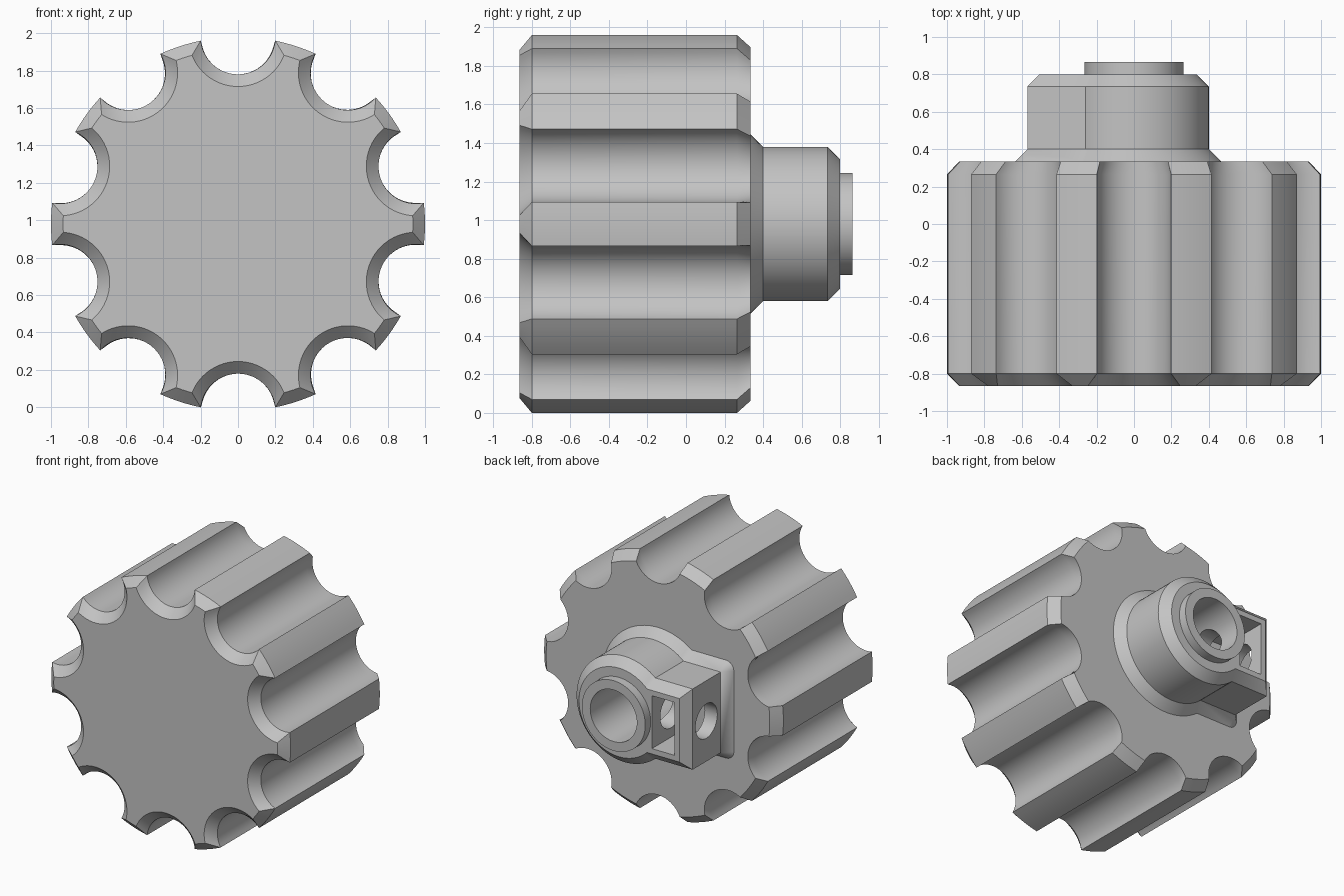
import bpy, bmesh
from math import pi, cos, sin, acos, asin, atan2
from mathutils import Matrix, Vector

cube = bpy.data.objects.get("Cube")
if cube:
    bpy.data.objects.remove(cube, do_unlink=True)

CZ = 0.98       # height of the knob axis
EDGE = 0.065    # chamfer size
FLUTES = 10

grey = bpy.data.materials.new("plain_grey")
grey.use_nodes = True
grey.diffuse_color = (0.55, 0.55, 0.55, 1)
grey.node_tree.nodes["Principled BSDF"].inputs["Base Color"].default_value = grey.diffuse_color


def finish(name, bm):
    bmesh.ops.remove_doubles(bm, verts=bm.verts, dist=1e-4)
    bmesh.ops.recalc_face_normals(bm, faces=bm.faces)
    mesh = bpy.data.meshes.new(name)
    bm.to_mesh(mesh)
    bm.free()
    obj = bpy.data.objects.new(name, mesh)
    mesh.materials.append(grey)
    bpy.context.collection.objects.link(obj)
    return obj


def loft(name, sections):
    """Skin (y, outline) sections along the knob axis and cap both ends."""
    bm = bmesh.new()
    loops = [[bm.verts.new((x, y, z + CZ)) for x, z in pts] for y, pts in sections]
    for a, b in zip(loops, loops[1:]):
        for i in range(len(a)):
            j = (i + 1) % len(a)
            bm.faces.new((a[i], a[j], b[j], b[i]))
    bm.faces.new(loops[0])
    bm.faces.new(loops[-1])
    return finish(name, bm)


def arc(cx, cz, r, start, end, n):
    return [(cx + r * cos(start + (end - start) * i / n),
             cz + r * sin(start + (end - start) * i / n)) for i in range(n + 1)]


def fluted(R, r):
    """Circle of radius R with scooped flutes of radius r."""
    t = acos((R * R + 1 - r * r) / (2 * R))
    phi = atan2(R * sin(t), R * cos(t) - 1)
    step = 2 * pi / FLUTES
    pts = []
    for k in range(FLUTES):
        a = pi / 2 + k * step
        pts += arc(cos(a), sin(a), r, a + 2 * pi - phi, a + phi, 24)
        pts += arc(0, 0, R, a + t, a + step - t, 5)[1:-1]
    return pts


def keyhole(d):
    """Round hub outline with a square lug toward -x, offset by d."""
    R, H = 0.4 + d, 0.305 + d
    s = asin(H / R)
    r, inset = max(d, 0), min(d, 0)
    cx, cz = -0.57 - inset, 0.305 + inset
    return (arc(0, 0, R, s - pi, pi - s, 64)
            + arc(cx, cz, r, pi / 2, pi, 6)
            + arc(cx, -cz, r, pi, 1.5 * pi, 6))


def disc(r):
    return arc(0, 0, r, 0, 2 * pi, 64)[:-1]


# Main parts
body = loft("grip_body", [(-0.865, fluted(1 - EDGE, 0.2 + EDGE)), (-0.8, fluted(1, 0.2)),
                          (0.265, fluted(1, 0.2)), (0.335, fluted(1 - EDGE, 0.2))])
hub = loft("hub_with_lug", [(0.32, keyhole(EDGE)), (0.335, keyhole(EDGE)), (0.4, keyhole(0)),
                            (0.735, keyhole(0)), (0.8, keyhole(-EDGE))])
collar = loft("shaft_collar", [(0.78, disc(0.265)), (0.865, disc(0.265))])

# Cutters: shaft bore, nut slot and screw hole
bore = loft("bore_cutter", [(-0.2, disc(0.195)), (1.0, disc(0.195))])

bm = bmesh.new()
bmesh.ops.create_cube(bm, size=1, matrix=Matrix.LocRotScale(
    Vector((-0.37, 0.7, CZ)), None, Vector((0.19, 0.6, 0.4))))
slot = finish("slot_cutter", bm)

bm = bmesh.new()
bmesh.ops.create_cone(bm, cap_ends=True, segments=40, radius1=0.13, radius2=0.13, depth=0.7,
                      matrix=Matrix.Translation((-0.4, 0.57, CZ)) @ Matrix.Rotation(pi / 2, 4, 'Y'))
screw = finish("screw_cutter", bm)

for obj, cutters in ((body, [bore]), (hub, [bore, slot, screw]), (collar, [bore])):
    bpy.ops.object.select_all(action='DESELECT')
    obj.select_set(True)
    bpy.context.view_layer.objects.active = obj
    for cutter in cutters:
        mod = obj.modifiers.new("cut", 'BOOLEAN')
        mod.operation = 'DIFFERENCE'
        mod.solver = 'EXACT'
        mod.object = cutter
        bpy.ops.object.modifier_apply(modifier=mod.name)
    bpy.ops.object.shade_smooth_by_angle()

for cutter in (bore, slot, screw):
    bpy.data.objects.remove(cutter, do_unlink=True)
